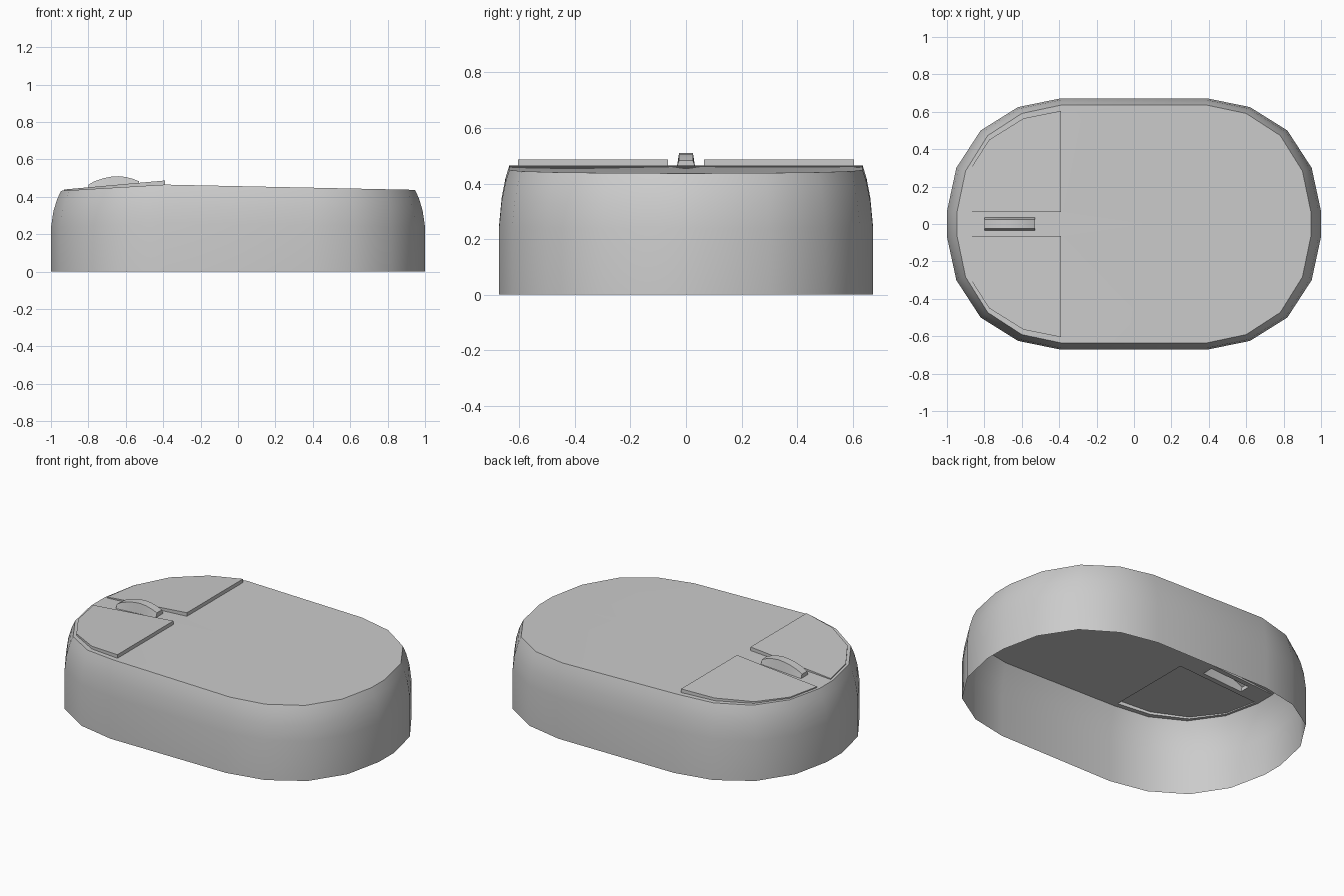
import bpy, bmesh, math

if "Cube" in bpy.data.objects:
    bpy.data.objects.remove(bpy.data.objects["Cube"])

# Half outline of the shell (y >= 0), front to rear
OUT = [(-1, 0), (-1, .068), (-.95, .3), (-.82, .5), (-.62, .625), (-.39, .672),
       (.39, .672), (.62, .625), (.82, .5), (.95, .3), (1, .068), (1, 0)]
# Half outline of a raised button, centre groove to rear corner
BUTTON = [(-.93, .065), (-.89, .27), (-.775, .45), (-.59, .565), (-.39, .605)]
# Wall profile: scale of the outline, fraction of the deck height
WALL = [(1, 0), (1, .55), (.987, .75), (.967, .9), (.946, 1)]
# Side profile of the scroll wheel dome
WHEEL = [(-.8, .464), (-.77, .482), (-.72, .499), (-.68, .507), (-.64, .51),
         (-.6, .506), (-.56, .495), (-.53, .483)]
WHEEL_BASE, WHEEL_TOP = .034, .025


def deck(x):
    if x > -.39:
        return .465 - (x + .39) * .028 / 1.335
    return .465 + (x + .39) * .033 / .555


def button_top(x):
    return .487 + (x + .39) * .048 / .54


def finish(bm, name):
    bmesh.ops.recalc_face_normals(bm, faces=bm.faces)
    me = bpy.data.meshes.new(name)
    bm.to_mesh(me)
    bm.free()
    ob = bpy.data.objects.new(name, me)
    bpy.context.collection.objects.link(ob)
    bpy.ops.object.select_all(action='DESELECT')
    bpy.context.view_layer.objects.active = ob
    ob.select_set(True)
    m = ob.modifiers.new("mirror", 'MIRROR')
    m.use_axis = (False, True, False)
    m.merge_threshold = .0005
    bpy.ops.object.modifier_apply(modifier=m.name)
    bpy.ops.object.shade_smooth_by_angle(angle=math.radians(40))
    return ob


def bridge(bm, a, b):
    for i in range(len(a) - 1):
        bm.faces.new((a[i], a[i + 1], b[i + 1], b[i]))


# Shell walls, open at the bottom
bm = bmesh.new()
rings = []
for s, f in WALL:
    ring = []
    for x, y in OUT:
        kx = 1 - (1 - s) * 1.64
        px = math.copysign(.39 + (abs(x) - .39) * kx, x)
        ring.append(bm.verts.new((px, y * s, f * deck(px))))
    rings.append(ring)
for a, b in zip(rings, rings[1:]):
    bridge(bm, a, b)
rim = rings[-1]

# Raised button: surrounding strip, step walls and top
base = [bm.verts.new((x, y, deck(x))) for x, y in BUTTON]
top = [bm.verts.new((x, y, button_top(x))) for x, y in BUTTON]
inner = bm.verts.new((-.39, .065, deck(-.39)))
inner_top = bm.verts.new((-.39, .065, button_top(-.39)))
bridge(bm, rim[1:6], base)
bridge(bm, base + [inner, base[0]], top + [inner_top, top[0]])
bm.faces.new(top + [inner_top])

# Rear deck
mid = bm.verts.new((-.39, 0, deck(-.39)))
bm.faces.new([mid, inner, base[-1]] + rim[5:])

# Groove floor with the wheel opening
x0, x1 = WHEEL[0][0], WHEEL[-1][0]
w = [bm.verts.new((x, y, deck(x))) for x, y in
     ((x0, 0), (x0, WHEEL_BASE), (x1, WHEEL_BASE), (x1, 0))]
bm.faces.new((rim[0], rim[1], base[0], w[1], w[0]))
bm.faces.new((base[0], inner, w[2], w[1]))
bm.faces.new((inner, mid, w[3], w[2]))
finish(bm, "mouse_shell")

# Scroll wheel dome
bm = bmesh.new()
rows = [[bm.verts.new(p) for p in ((x, 0, z), (x, WHEEL_TOP, z), (x, WHEEL_BASE, deck(x)))]
        for x, z in WHEEL]
for a, b in zip(rows, rows[1:]):
    bridge(bm, a, b)
for r in (rows[0], rows[-1]):
    foot = bm.verts.new((r[0].co.x, 0, r[2].co.z))
    bm.faces.new(r + [foot])
finish(bm, "scroll_wheel")
